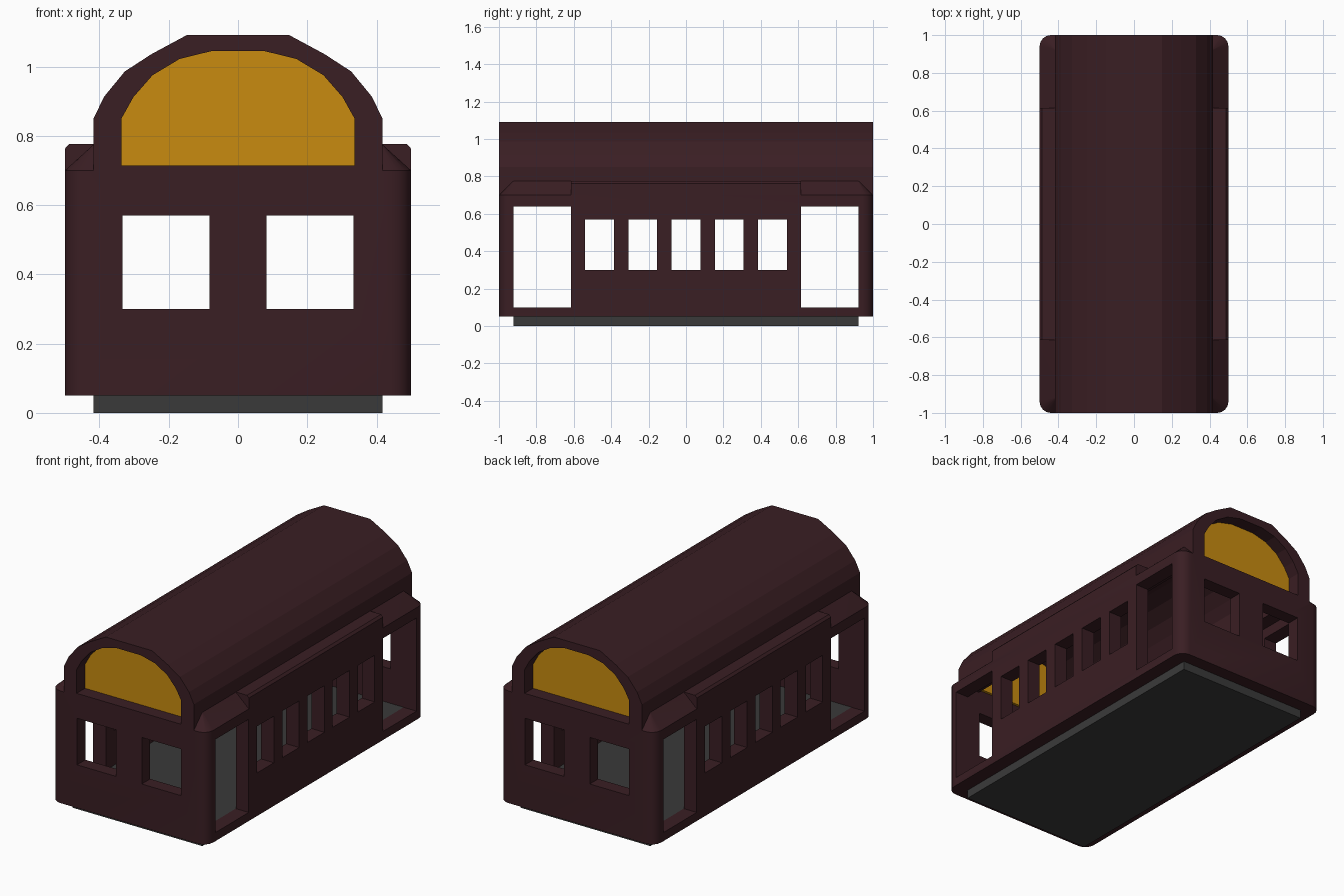
import bpy, bmesh, math

if "Cube" in bpy.data.objects:
    bpy.data.objects.remove(bpy.data.objects["Cube"])

def material(name, rgb):
    m = bpy.data.materials.new(name)
    m.diffuse_color = (*rgb, 1)
    m.use_nodes = True
    m.node_tree.nodes["Principled BSDF"].inputs["Base Color"].default_value = m.diffuse_color
    return m

MAROON = material("maroon_paint", (0.042, 0.013, 0.017))
AMBER = material("amber_glass", (0.58, 0.26, 0.005))
DARK = material("dark_floor", (0.042, 0.042, 0.042))

def loft(name, loops, mat=None):
    """Closed solid through a stack of equal-length point loops."""
    bm = bmesh.new()
    rings = [[bm.verts.new(p) for p in loop] for loop in loops]
    n = len(rings[0])
    for a, b in zip(rings, rings[1:]):
        for i in range(n):
            j = (i + 1) % n
            bm.faces.new((a[i], a[j], b[j], b[i]))
    bm.faces.new(rings[0][::-1])
    bm.faces.new(rings[-1])
    bmesh.ops.recalc_face_normals(bm, faces=bm.faces)
    me = bpy.data.meshes.new(name)
    bm.to_mesh(me)
    bm.free()
    ob = bpy.data.objects.new(name, me)
    bpy.context.collection.objects.link(ob)
    if mat:
        me.materials.append(mat)
    return ob

def box(name, x0, x1, y0, y1, z0, z1, mat=None):
    return loft(name, [[(x0, y0, z), (x1, y0, z), (x1, y1, z), (x0, y1, z)]
                       for z in (z0, z1)], mat)

def along_y(name, profile, y0, y1, mat=None):
    return loft(name, [[(x, y, z) for x, z in profile] for y in (y0, y1)], mat)

def rounded(hx, hy, r, z, seg=4):
    pts = []
    for k, (sx, sy) in enumerate(((1, 1), (-1, 1), (-1, -1), (1, -1))):
        for i in range(seg + 1):
            a = math.pi / 2 * (k + i / seg)
            pts.append((sx * (hx - r) + r * math.cos(a), sy * (hy - r) + r * math.sin(a), z))
    return pts

def cut(ob, cutter):
    mod = ob.modifiers.new("cut", "BOOLEAN")
    mod.operation = "DIFFERENCE"
    mod.solver = "EXACT"
    mod.object = cutter
    bpy.context.view_layer.objects.active = ob
    bpy.ops.object.modifier_apply(modifier=mod.name)
    bpy.data.objects.remove(cutter)

def mirrored(half):
    return half + [(-x, z) for x, z in reversed(half)]

IX, IY = 0.417, 0.923      # inner wall faces

# Car walls with hipped shoulders above the doors
walls = loft("car_walls", [rounded(0.5, 1, 0.06, 0.05), rounded(0.5, 1, 0.06, 0.70),
                           rounded(IX - 0.001, IY, 0.003, 0.776)], MAROON)
cut(walls, box("roof_slot", -IX, IX, -1.2, 1.2, 0.70, 1))
cut(walls, box("cavity", -IX, IX, -IY, IY, -0.1, 0.9))

# Doors, side windows and end windows, cut straight through both sides
for s in (-1, 1):
    y = s * 0.769
    cut(walls, box("door_cut", -1, 1, y - 0.153, y + 0.153, 0.10, 0.64))
    x = s * 0.208
    cut(walls, box("end_window_cut", x - 0.125, x + 0.125, -2, 2, 0.30, 0.57))
for i in range(-2, 3):
    y = i * 0.231
    cut(walls, box("side_window_cut", -1, 1, y - 0.077, y + 0.077, 0.30, 0.57))

# Raised side ledges between the doors, with a small chamfer
for s, side in ((-1, "left"), (1, "right")):
    profile = [(s * IX, 0.70), (s * 0.5, 0.70), (s * 0.5, 0.763), (s * 0.488, 0.776), (s * IX, 0.776)]
    along_y(side + "_ledge", profile, -0.615, 0.615, MAROON)

# Arched roof, hollow inside
outer = mirrored([(IX, 0.70), (IX, 0.851), (0.386, 0.914), (0.327, 0.986), (0.25, 1.036), (0.148, 1.091)])
arch = mirrored([(0.336, 0.714), (0.336, 0.851), (0.302, 0.912), (0.247, 0.975), (0.169, 1.022), (0.076, 1.045)])
roof = along_y("arched_roof", outer, -1, 1, MAROON)
cut(roof, along_y("vault_cut", arch, -1.2, 1.2))
cut(roof, box("vault_opening", -0.336, 0.336, -IY, IY, 0.6, 0.75))

# Amber arched end panels
for s, end in ((-1, "front"), (1, "back")):
    along_y(end + "_arch_panel", arch, s * IY, s * (IY - 0.015), AMBER)

# Floor slab
box("floor_slab", -IX, IX, -IY, IY, 0, 0.10, DARK)

# Soften the rounded vertical corners only
bpy.ops.object.select_all(action="DESELECT")
walls.select_set(True)
bpy.context.view_layer.objects.active = walls
bpy.ops.object.shade_smooth_by_angle(angle=math.radians(25))
